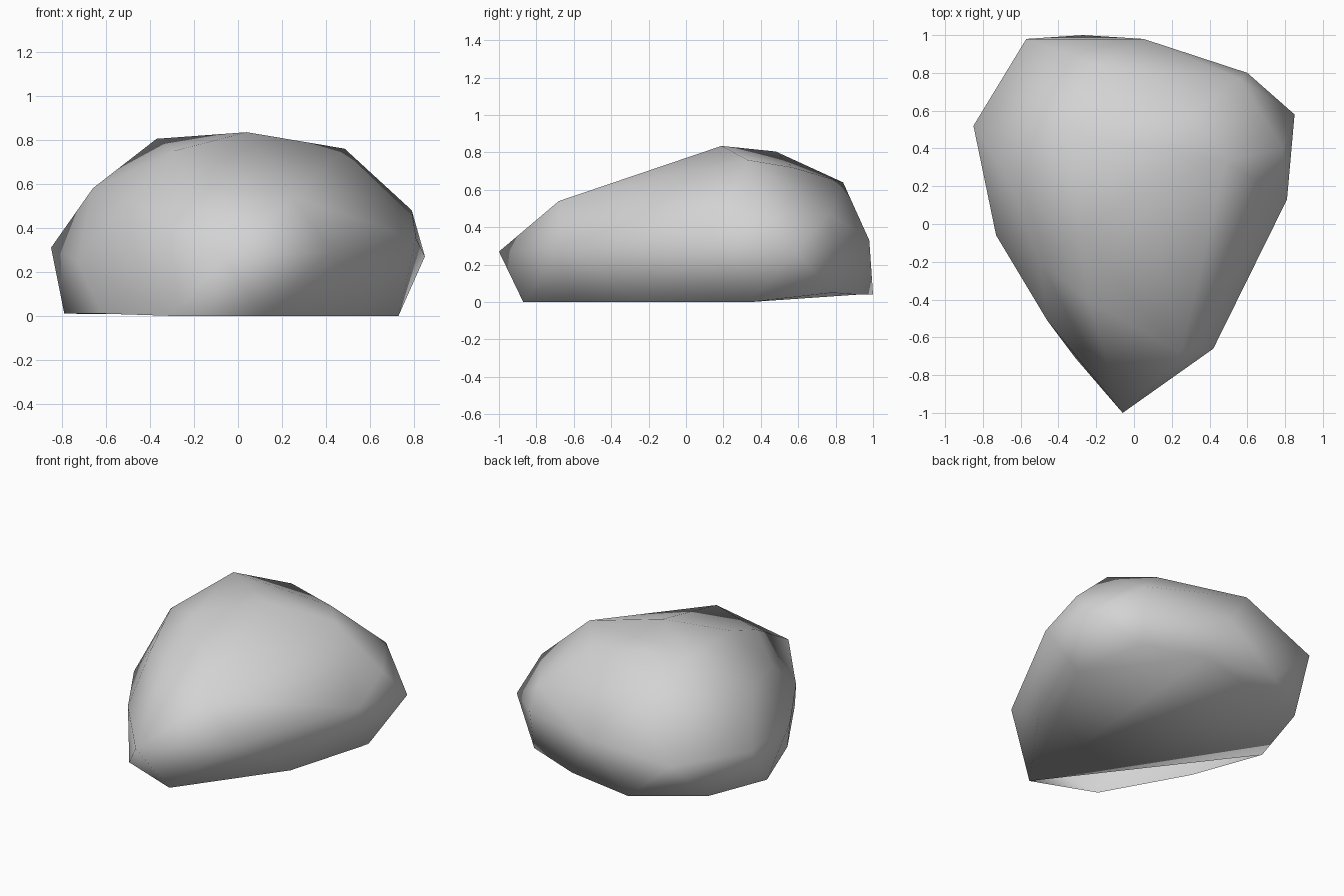
import bpy
import bmesh

start_cube = bpy.data.objects.get("Cube")
if start_cube:
    bpy.data.objects.remove(start_cube, do_unlink=True)


def flat_material(name, colour):
    mat = bpy.data.materials.new(name)
    mat.use_nodes = True
    mat.diffuse_color = colour
    shader = mat.node_tree.nodes["Principled BSDF"]
    shader.inputs["Base Color"].default_value = colour
    shader.inputs["Roughness"].default_value = 1.0
    return mat


# Corner points of the boulder, grouped in rings from the ground up
floor_ring = [
    (.1, -.87, 0), (.56, -.24, 0), (.73, .34, 0), (.58, .78, .05),
    (.2, .92, .04), (-.27, 1, .04), (-.67, .72, .04), (-.79, .27, .01),
]
open_rim = [(-.62, -.19, .01), (-.31, -.71, 0)]
belly_ring = [
    (-.06, -1, .27), (.42, -.66, .29), (.81, .13, .35), (.85, .58, .27),
    (.6, .8, .3), (.05, .98, .33), (-.57, .98, .31), (-.85, .52, .31),
    (-.73, -.06, .25), (-.46, -.51, .26),
]
shoulder_ring = [
    (.25, -.68, .54), (.79, .4, .48), (.56, .77, .47), (-.19, .84, .64),
    (-.66, .23, .58), (-.5, -.2, .52), (-.24, -.41, .61),
]
crown = [(.04, .19, .835), (.485, .33, .76), (.3, .57, .72),
         (-.37, .48, .805), (-.29, -.06, .75)]

# Wrap the corners in one faceted skin
bm = bmesh.new()
floor_verts = [bm.verts.new(point) for point in floor_ring]
for point in open_rim + belly_ring + shoulder_ring + crown:
    bm.verts.new(point)
bmesh.ops.convex_hull(bm, input=bm.verts)
bmesh.ops.recalc_face_normals(bm, faces=bm.faces)

# Replace the underside with one floor face, open along the front right rim
underside = [f for f in bm.faces if all(v.co.z < 0.1 for v in f.verts)
             and f.normal.z < -0.5]
bmesh.ops.delete(bm, geom=underside, context='FACES_ONLY')
bm.faces.new(reversed(floor_verts))
bare_edges = [e for e in bm.edges if not e.link_faces]
bmesh.ops.delete(bm, geom=bare_edges, context='EDGES')

for face in bm.faces:
    face.smooth = True

mesh = bpy.data.meshes.new("boulder")
bm.to_mesh(mesh)
bm.free()
mesh.materials.append(flat_material("stone grey", (0.65, 0.65, 0.65, 1)))
boulder = bpy.data.objects.new("boulder", mesh)
bpy.context.collection.objects.link(boulder)
